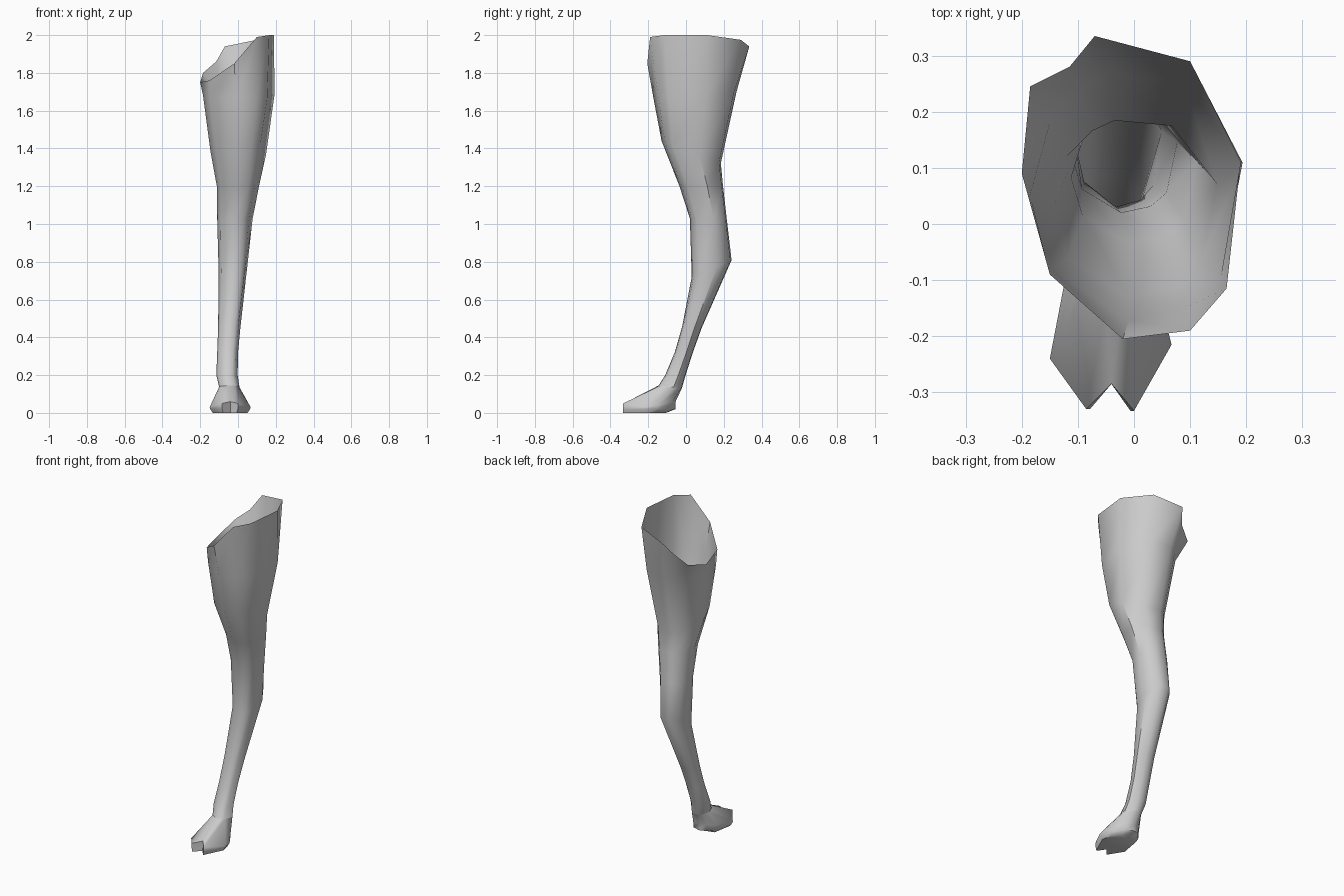
import bpy, bmesh, math

if "Cube" in bpy.data.objects:
    bpy.data.objects.remove(bpy.data.objects["Cube"])

ANGLES = [105, 65, 15, -40, -62, -95, -145, 180, 145, 122]


def oval(z_front, z_back, x0, x1, y0, y1):
    """Ten-sided oval ring that may slope from front to back."""
    pts = []
    for a in ANGLES:
        c, s = math.cos(math.radians(a)), math.sin(math.radians(a))
        z = z_front + (z_back - z_front) * (s + 1) / 2
        pts.append(((x0 + x1) / 2 + c * (x1 - x0) / 2,
                    (y0 + y1) / 2 + s * (y1 - y0) / 2, z))
    return pts


def loft(name, rings, cap=False):
    """Skin a list of rings, running from top to bottom."""
    bm = bmesh.new()
    loops = [[bm.verts.new(p) for p in ring] for ring in rings]
    for up, low in zip(loops, loops[1:]):
        for i in range(len(up)):
            j = (i + 1) % len(up)
            bm.faces.new((up[i], up[j], low[j], low[i]))
    if cap:
        bm.faces.new(loops[-1])
    bmesh.ops.recalc_face_normals(bm, faces=bm.faces)
    mesh = bpy.data.meshes.new(name)
    bm.to_mesh(mesh)
    bm.free()
    obj = bpy.data.objects.new(name, mesh)
    bpy.context.collection.objects.link(obj)
    bpy.ops.object.select_all(action='DESELECT')
    obj.select_set(True)
    bpy.context.view_layer.objects.active = obj
    bpy.ops.object.shade_smooth_by_angle(angle=math.radians(50))
    return obj


# Slanted open rim of the thigh
rim = [(-0.07, 0.335, 1.94), (0.10, 0.29, 1.975), (0.19, 0.11, 2.0),
       (0.165, -0.115, 2.0), (0.10, -0.19, 1.99), (-0.02, -0.205, 1.85),
       (-0.15, -0.09, 1.76), (-0.20, 0.09, 1.75), (-0.185, 0.245, 1.80),
       (-0.115, 0.28, 1.86)]

# Thigh, knee, hock and shin
ankle = oval(0.145, 0.13, -0.10, 0.01, -0.145, -0.02)
leg_rings = [rim] + [oval(*r) for r in [
    (1.66, 1.70, -0.185, 0.20, -0.172, 0.275),
    (1.44, 1.32, -0.145, 0.153, -0.13, 0.19),
    (1.20, 1.20, -0.112, 0.115, -0.035, 0.20),
    (1.03, 1.02, -0.110, 0.080, 0.02, 0.220),
    (0.72, 0.81, -0.103, 0.052, 0.03, 0.245),
    (0.46, 0.45, -0.105, 0.015, -0.02, 0.085),
    (0.32, 0.32, -0.110, 0.002, -0.06, 0.038),
    (0.20, 0.20, -0.115, 0.00, -0.11, 0.00),
]] + [ankle]
loft("leg", leg_rings)

# Cloven hoof
hoof_top = [(-0.05, -0.055, 0.06), (0.0, -0.07, 0.06), (0.05, -0.15, 0.04),
            (0.067, -0.215, 0.03), (0.0, -0.333, 0.05), (-0.04, -0.285, 0.06),
            (-0.085, -0.33, 0.05), (-0.15, -0.24, 0.03), (-0.125, -0.11, 0.05),
            (-0.09, -0.07, 0.06)]
hoof_mid = [(-0.042 + (x + 0.042) * 0.97, y, min(z, 0.03) - 0.01)
            for x, y, z in hoof_top]
hoof_sole = [(-0.042 + (x + 0.042) * 0.85, y - max(0, y + 0.12) * 0.8, 0.0)
             for x, y, z in hoof_top]
loft("hoof", [ankle, hoof_top, hoof_mid, hoof_sole], cap=True)
